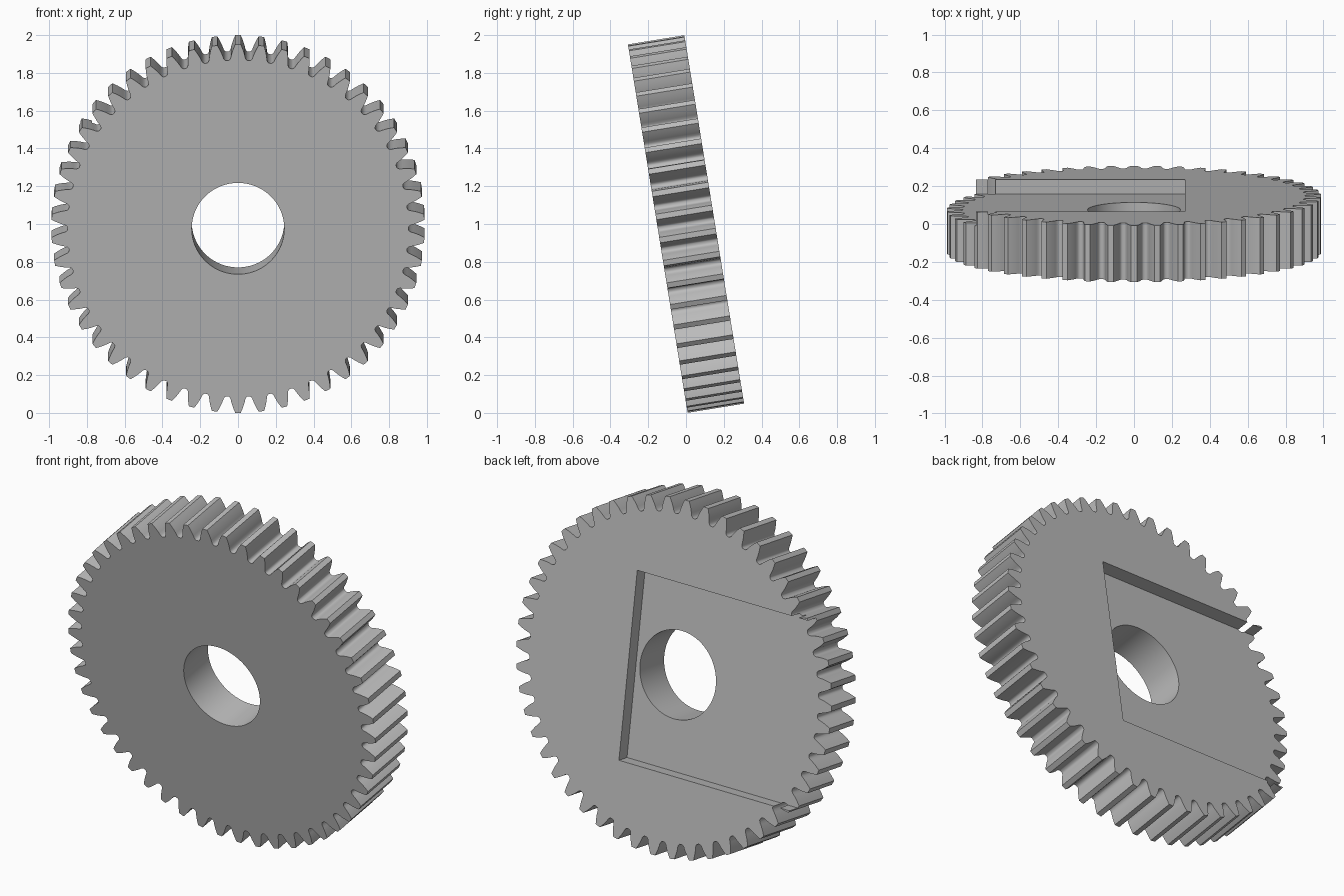
import bpy, bmesh, math
from mathutils import Matrix

cube = bpy.data.objects.get("Cube")
if cube:
    bpy.data.objects.remove(cube, do_unlink=True)

# Gear dimensions
TEETH = 50
TIP = 0.988
MODULE = 2 * TIP / (TEETH + 2)
PITCH = MODULE * TEETH / 2
ROOT = PITCH - 1.25 * MODULE
BASE = PITCH * math.cos(math.radians(20))
THICK = 0.303
BORE = 0.245
TILT = math.radians(9.2)
POCKET_DEPTH = THICK / 4
POCKET_EDGE, POCKET_HALF = 0.27, 0.53


def involute(angle):
    return math.tan(angle) - angle


def half_tooth(r):
    """Half of the tooth angle at radius r."""
    return math.pi / (2 * TEETH) + involute(math.radians(20)) - involute(math.acos(BASE / r))


def polar(r, a):
    return (r * math.cos(a), r * math.sin(a), 0)


def loop_edges(bm, points):
    verts = [bm.verts.new(p) for p in points]
    return [bm.edges.new((v, verts[i - 1])) for i, v in enumerate(verts)]


# One flank, from the rounded root to the tip
foot = ROOT + 0.3 * MODULE
gap = math.pi / TEETH - half_tooth(ROOT)
flank = [(ROOT, half_tooth(ROOT) + 0.6 * gap),
         (ROOT + 0.08 * MODULE, half_tooth(ROOT) + 0.25 * gap)]
for i in range(6):
    r = foot + (TIP - foot) * i / 5
    flank.append((r, half_tooth(r)))

outline = []
for k in range(TEETH):
    centre = math.pi / 2 + k * math.tau / TEETH
    outline += [polar(r, centre - a) for r, a in flank]
    outline += [polar(r, centre + a) for r, a in reversed(flank)]
bore = [polar(BORE, i * math.tau / 96) for i in range(96)]

# Gear body: fill between outline and bore, then extrude
bm = bmesh.new()
edges = loop_edges(bm, outline) + loop_edges(bm, bore)
bmesh.ops.triangle_fill(bm, edges=edges, use_beauty=True)
bmesh.ops.translate(bm, verts=bm.verts, vec=(0, 0, -THICK / 2))
ext = bmesh.ops.extrude_face_region(bm, geom=bm.faces[:], use_keep_orig=True)
top = [g for g in ext["geom"] if isinstance(g, bmesh.types.BMVert)]
bmesh.ops.translate(bm, verts=top, vec=(0, 0, THICK))
bmesh.ops.recalc_face_normals(bm, faces=bm.faces)
mesh = bpy.data.meshes.new("gear_wheel")
bm.to_mesh(mesh)
bm.free()
gear = bpy.data.objects.new("gear_wheel", mesh)
bpy.context.collection.objects.link(gear)

# Rectangular pocket in the back, open at one side of the rim
bm = bmesh.new()
bmesh.ops.create_cube(bm, size=1)
length, height = POCKET_EDGE + 1.2, POCKET_DEPTH + 0.1
bmesh.ops.scale(bm, verts=bm.verts, vec=(length, 2 * POCKET_HALF, height))
bmesh.ops.translate(bm, verts=bm.verts, vec=(
    POCKET_EDGE - length / 2, 0, -THICK / 2 + POCKET_DEPTH - height / 2))
cut_mesh = bpy.data.meshes.new("pocket_cutter")
bm.to_mesh(cut_mesh)
bm.free()
cutter = bpy.data.objects.new("pocket_cutter", cut_mesh)
cutter.hide_render = True
bpy.context.collection.objects.link(cutter)

mod = gear.modifiers.new("pocket", 'BOOLEAN')
mod.operation = 'DIFFERENCE'
mod.solver = 'EXACT'
mod.object = cutter
bpy.context.view_layer.update()
result = bpy.data.meshes.new_from_object(gear.evaluated_get(bpy.context.evaluated_depsgraph_get()))
gear.modifiers.clear()
gear.data = result
bpy.data.objects.remove(cutter, do_unlink=True)

# Stand the wheel up, leaning forward
gear.data.transform(Matrix.Translation((0, 0, 1)) @ Matrix.Rotation(math.pi / 2 + TILT, 4, 'X'))

# Plain grey metal
grey = bpy.data.materials.new("grey_metal")
grey.use_nodes = True
colour = (0.5, 0.5, 0.5, 1)
grey.diffuse_color = colour
grey.node_tree.nodes["Principled BSDF"].inputs["Base Color"].default_value = colour
gear.data.materials.clear()
gear.data.materials.append(grey)

# Smooth bore and flanks, sharp edges kept
bpy.ops.object.select_all(action='DESELECT')
gear.select_set(True)
bpy.context.view_layer.objects.active = gear
bpy.ops.object.shade_smooth_by_angle(angle=math.radians(30))
